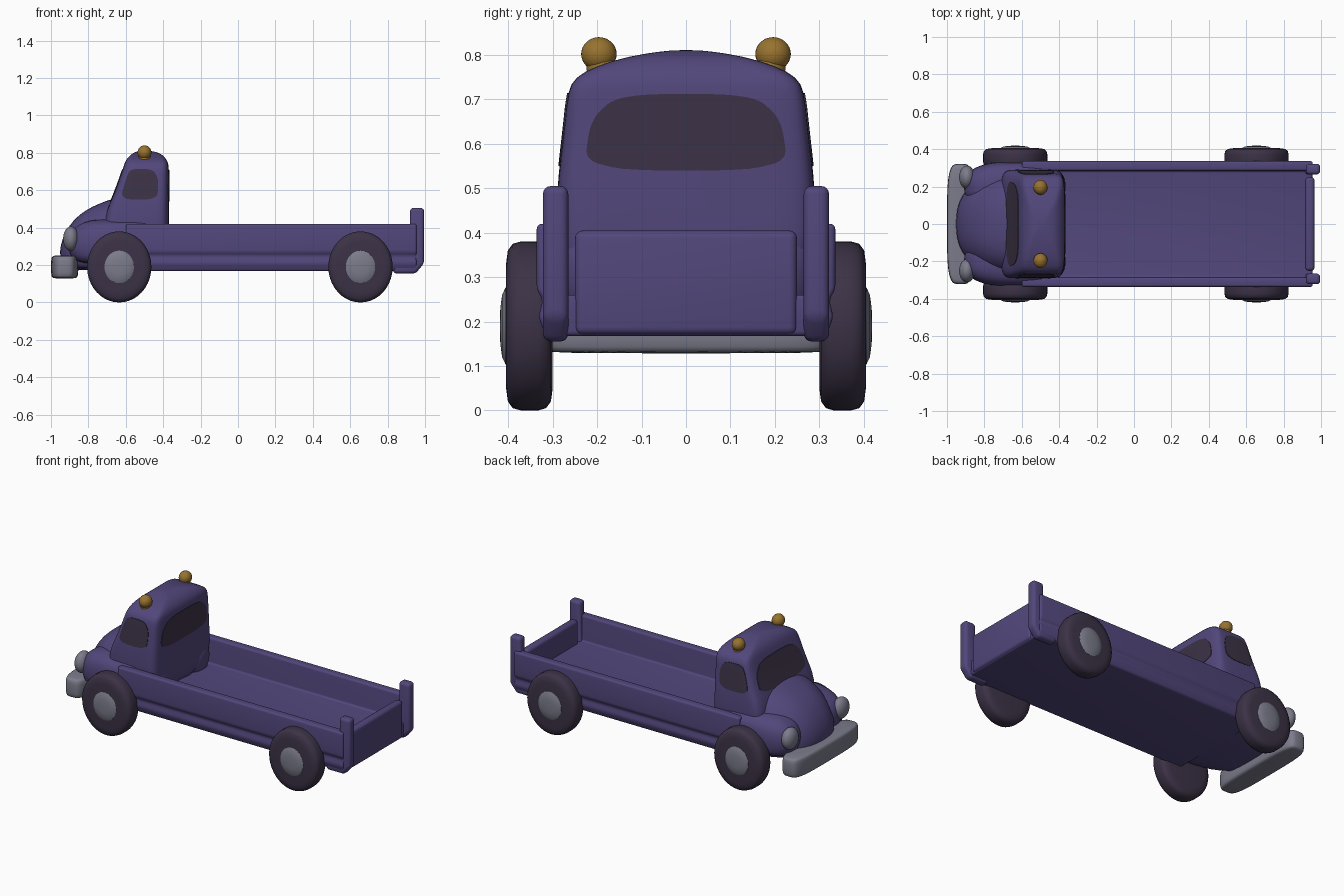
import bpy, bmesh, math
from mathutils import Vector
from mathutils.bvhtree import BVHTree

if "Cube" in bpy.data.objects:
    bpy.data.objects.remove(bpy.data.objects["Cube"], do_unlink=True)


def material(name, rgb):
    m = bpy.data.materials.new(name)
    m.use_nodes = True
    m.diffuse_color = (*rgb, 1)
    m.node_tree.nodes["Principled BSDF"].inputs["Base Color"].default_value = (*rgb, 1)
    return m


PURPLE = material("purple_paint", (.085, .063, .2))
DARK = material("dark_rubber_and_glass", (.045, .032, .061))
GREY = material("grey_metal", (.2, .2, .26))
GOLD = material("gold_lamp", (.31, .17, .03))


def finish(bm, name, mat, angle=40, subsurf=0):
    bmesh.ops.recalc_face_normals(bm, faces=bm.faces)
    mesh = bpy.data.meshes.new(name)
    bm.to_mesh(mesh)
    bm.free()
    mesh.materials.append(mat)
    ob = bpy.data.objects.new(name, mesh)
    bpy.context.collection.objects.link(ob)
    bpy.ops.object.select_all(action='DESELECT')
    ob.select_set(True)
    bpy.context.view_layer.objects.active = ob
    bpy.ops.object.shade_smooth_by_angle(angle=math.radians(angle))
    if subsurf:
        ob.modifiers.new("smooth", 'SUBSURF').levels = subsurf
        ob.modifiers["smooth"].render_levels = subsurf
    return ob


def stack(name, mat, slices, n=2.5, mid=.5, yc=0, seg=40):
    """Rounded horizontal slices (z, front x, back x, half width) joined upward."""
    bm = bmesh.new()
    rings = []
    for z, xf, xb, w in slices:
        xc = xf + (xb - xf) * mid
        ring = []
        for i in range(seg):
            t = 2 * math.pi * (i + .5) / seg
            c, s = math.cos(t), math.sin(t)
            ax = xb - xc if c > 0 else xc - xf
            ring.append(bm.verts.new((xc + math.copysign(abs(c) ** (2 / n), c) * ax,
                                      yc + math.copysign(abs(s) ** (2 / n), s) * w, z)))
        rings.append(ring)
    for a, b in zip(rings, rings[1:]):
        for i in range(seg):
            j = (i + 1) % seg
            bm.faces.new((a[i], a[j], b[j], b[i]))
    bm.faces.new(rings[0])
    bm.faces.new(rings[-1])
    return finish(bm, name, mat, 180, 1)


def prism(name, mat, pts, axis, lo, hi, bevel):
    """Extrude a profile along x (points y, z) or along y (points x, z)."""
    bm = bmesh.new()
    place = (lambda p, d: (d, *p)) if axis == 'x' else (lambda p, d: (p[0], d, p[1]))
    a, b = ([bm.verts.new(place(p, d)) for p in pts] for d in (lo, hi))
    bm.faces.new(a)
    bm.faces.new(b)
    for i in range(len(pts)):
        j = (i + 1) % len(pts)
        bm.faces.new((a[i], a[j], b[j], b[i]))
    bmesh.ops.recalc_face_normals(bm, faces=bm.faces)
    edges = [e for e in bm.edges if e.calc_face_angle() > .5]
    bmesh.ops.bevel(bm, geom=edges, offset=bevel, segments=4, profile=.5,
                    affect='EDGES', clamp_overlap=True)
    return finish(bm, name, mat)


def lathe(name, mat, profile, x, side):
    """Spin (y, radius) points round a wheel axle; wheels are slightly tall."""
    bm = bmesh.new()
    vs = [bm.verts.new((0, y * side, r)) for y, r in profile]
    es = [bm.edges.new(p) for p in zip(vs, vs[1:])]
    bmesh.ops.spin(bm, geom=vs + es, axis=(0, 1, 0), cent=(0, 0, 0),
                   angle=2 * math.pi, steps=40, use_duplicate=False)
    bmesh.ops.remove_doubles(bm, verts=bm.verts, dist=1e-5)
    for v in bm.verts:
        v.co = (x + v.co.x * .905, v.co.y, v.co.z + .19)
    return finish(bm, name, mat, 50)


def ball(name, mat, centre, radii):
    bm = bmesh.new()
    bmesh.ops.create_uvsphere(bm, u_segments=28, v_segments=16, radius=1)
    for v in bm.verts:
        v.co = Vector(centre) + Vector(a * b for a, b in zip(v.co, radii))
    return finish(bm, name, mat, 180)


def window(name, corners, tree, place, direction):
    """Thin pane that hugs the cab surface."""
    pts = [Vector(c) for c in corners]
    for _ in range(3):
        pts = [q for a, b in zip(pts, pts[1:] + pts[:1])
               for q in (a.lerp(b, .2), a.lerp(b, .8))]
    mid = sum(pts, Vector((0, 0))) / len(pts)
    bm = bmesh.new()
    rings = []
    for scale, lift in ((1, -.006), (1, .003), (.8, .003), (.6, .003), (.4, .003), (.2, .003)):
        ring = []
        for p in pts:
            hit, nor, _, _ = tree.ray_cast(Vector(place(*mid.lerp(p, scale))), Vector(direction))
            ring.append(bm.verts.new(hit - Vector(direction) * lift))
        rings.append(ring)
    for a, b in zip(rings, rings[1:]):
        for i in range(len(pts)):
            j = (i + 1) % len(pts)
            bm.faces.new((a[i], a[j], b[j], b[i]))
    bm.faces.new(rings[-1])
    return finish(bm, name, DARK)


# Load bed: one U-shaped section with a lip along the bottom edge
half = [(.285, .26), (.285, .42), (.336, .42), (.336, .27), (.322, .25), (.332, .21), (.315, .167)]
prism("load_bed", PURPLE, half + [(-y, z) for y, z in reversed(half)], 'x', -.6, .955, .012)

# Tailgate and corner posts
prism("tailgate", PURPLE, [(-.25, .17), (.25, .17), (.25, .405), (-.25, .405)], 'x', .915, .965, .018)
post = [(.92, .505), (.995, .505), (.995, .21), (.95, .155), (.83, .155), (.83, .2), (.915, .24)]
for side, label in ((1, "left"), (-1, "right")):
    lo, hi = sorted((.265 * side, .322 * side))
    prism(f"corner_post_{label}", PURPLE, post, 'y', lo, hi, .018)

# Cab, hood and front fenders
cab = stack("cab", PURPLE, [
    (.2, -.72, -.37, .29), (.42, -.72, -.37, .292), (.5, -.7, -.37, .29), (.56, -.672, -.37, .284),
    (.65, -.638, -.37, .273), (.72, -.614, -.37, .267), (.75, -.605, -.373, .25),
    (.775, -.59, -.39, .205), (.797, -.565, -.415, .13), (.808, -.54, -.45, .06),
    (.811, -.52, -.48, .02)], n=8)
stack("hood", PURPLE, [
    (.167, -.92, -.45, .27), (.2, -.945, -.45, .29), (.27, -.957, -.45, .295), (.34, -.942, -.45, .29),
    (.41, -.905, -.45, .275), (.46, -.86, -.45, .255), (.5, -.805, -.45, .23), (.53, -.74, -.45, .2),
    (.555, -.67, -.45, .15), (.565, -.62, -.48, .06)], n=2.5, mid=.85)
for side, label in ((1, "left"), (-1, "right")):
    stack(f"front_fender_{label}", PURPLE, [
        (.2, -.86, -.4, .11), (.25, -.9, -.38, .13), (.32, -.915, -.36, .135), (.38, -.895, -.37, .13),
        (.42, -.85, -.39, .11), (.44, -.79, -.43, .07), (.445, -.72, -.5, .02)],
        n=2.6, yc=.2 * side)

# Windows
bpy.context.view_layer.update()
tree = BVHTree.FromObject(cab, bpy.context.evaluated_depsgraph_get())
pane = [(-.23, .54), (.23, .54), (.215, .655), (.15, .712), (-.15, .712), (-.215, .655)]
window("rear_window", pane, tree, lambda u, v: (2, u, v), (-1, 0, 0))
window("windshield", pane, tree, lambda u, v: (-2, u, v), (1, 0, 0))
door_pane = [(-.63, .55), (-.43, .55), (-.425, .66), (-.455, .712), (-.575, .715), (-.6, .66)]
for side, label in ((1, "left"), (-1, "right")):
    window(f"side_window_{label}", door_pane, tree, lambda u, v: (u, 2 * side, v), (0, -side, 0))

# Bumper
stack("front_bumper", GREY, [
    (.128, -.985, -.87, .3), (.134, -.995, -.86, .315), (.15, -1, -.853, .323),
    (.23, -1, -.853, .323), (.245, -.995, -.86, .315), (.252, -.985, -.87, .3)], n=4)

# Headlights and roof lamps
for side, label in ((1, "left"), (-1, "right")):
    ball(f"headlight_{label}", GREY, (-.893, .25 * side, .34), (.042, .062, .066))
    ball(f"roof_lamp_{label}", GOLD, (-.5, .196 * side, .802), (.037, .04, .038))
    stack(f"roof_lamp_base_{label}", GOLD, [
        (.74, -.528, -.472, .034), (.77, -.531, -.469, .034), (.8, -.535, -.465, .037)],
        n=2, yc=.19 * side, seg=20)

# Wheels
tyre = [(.3, 0), (.3, .14), (.304, .17), (.315, .185), (.332, .19), (.372, .19),
        (.39, .185), (.401, .17), (.405, .14), (.405, 0)]
hub = [(.395, .088), (.406, .087), (.414, .07), (.418, .04), (.419, 0)]
for x, end in ((-.635, "front"), (.655, "rear")):
    for side, label in ((1, "left"), (-1, "right")):
        lathe(f"{end}_tyre_{label}", DARK, tyre, x, side)
        lathe(f"{end}_hub_{label}", GREY, hub, x, side)
